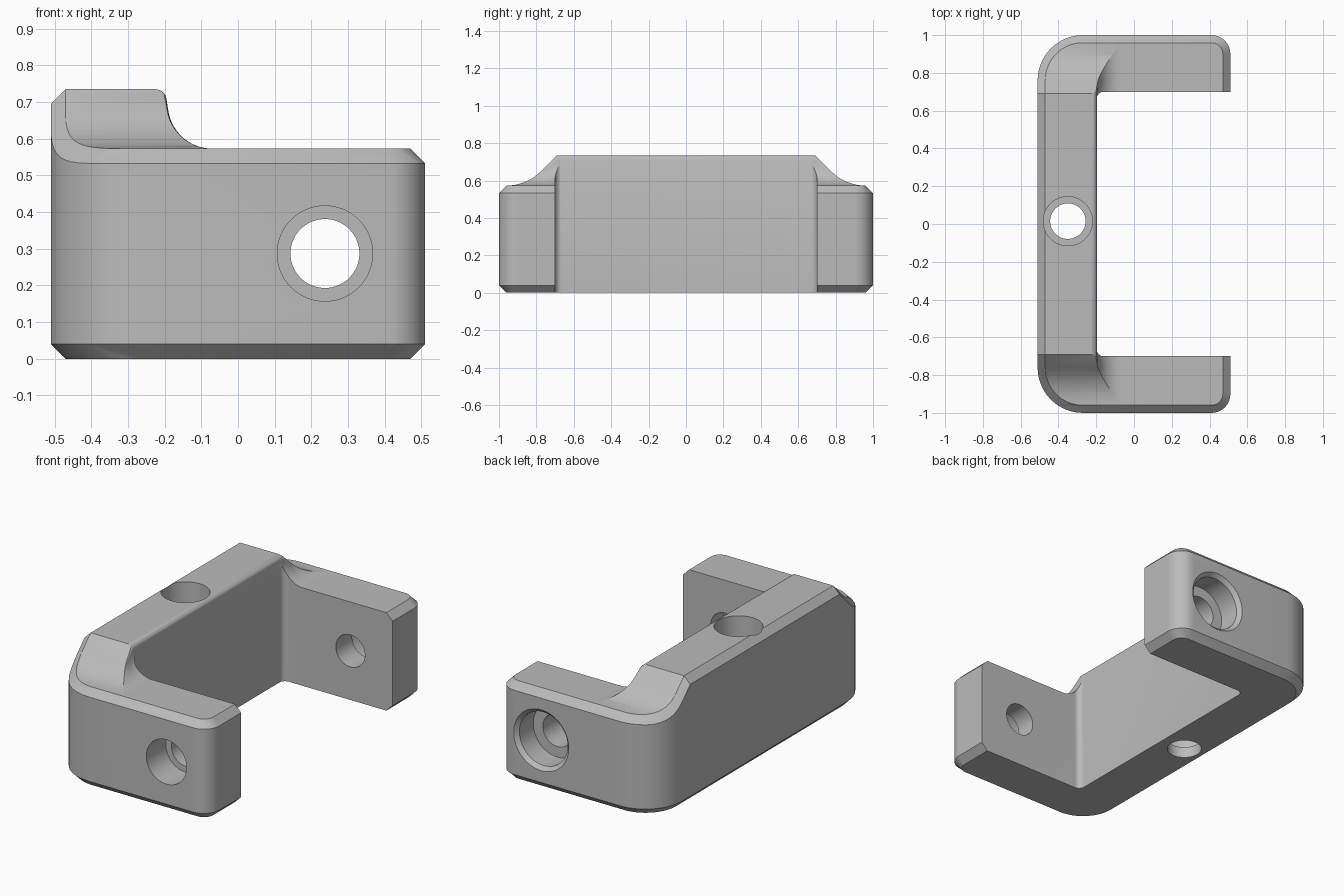
import bpy, bmesh, math
from mathutils import Matrix, Vector

if "Cube" in bpy.data.objects:
    bpy.data.objects.remove(bpy.data.objects["Cube"])

ARM, TOP, C = 0.573, 0.735, 0.04      # arm height, wall height, chamfer


def left_x(y, d):
    t = max(0, abs(y) - 0.76)
    return -0.27 - math.sqrt(max(0, (0.24 - d) ** 2 - t * t))


def right_x(y, d):
    t = max(0, abs(y) - 0.9)
    return 0.41 + math.sqrt(max(0, (0.1 - d) ** 2 - t * t))


def ramp_z(y):
    """Wall top: flat, then a 45 degree slope easing into the arm."""
    y = abs(y)
    if y <= 0.69:
        return TOP
    if y <= 0.776:
        return TOP - (y - 0.69)
    if y < 0.96:
        return ARM + 0.26 - math.sqrt(0.26 ** 2 - (0.96 - y) ** 2)
    return ARM


def fillet_x(z):
    """Inner side of the wall: rounded top edge above a concave fillet."""
    if z > 0.705:
        return -0.225 + math.sqrt(max(0, 0.03 ** 2 - (z - 0.705) ** 2))
    if z > 0.698:
        return -0.195
    return -0.07 - math.sqrt(max(0, 0.125 ** 2 - (z - 0.698) ** 2))


def section(y):
    """Closed cross-section of the bracket at one y."""
    m = min(C, 1 - abs(y))
    insets = [m, m / 2, 0]
    cap = ramp_z(y) - C + m
    arm = ARM - C + m
    pts = [(left_x(y, d), C - d) for d in insets]
    pts += [(left_x(y, d), ramp_z(y) - C + d) for d in reversed(insets)]
    n = 28
    for i in range(n + 1):
        k = 0.5 + 0.5 * math.cos(math.pi * i / n)
        z = ARM + k * (ramp_z(y) - ARM)
        pts.append((fillet_x(z), arm + k * (cap - arm)))
    pts += [(right_x(y, d), ARM - C + d) for d in insets]
    pts += [(right_x(y, d), C - d) for d in reversed(insets)]
    return [(x, y, z) for x, z in pts]


def finish(bm, name):
    bmesh.ops.recalc_face_normals(bm, faces=bm.faces)
    me = bpy.data.meshes.new(name)
    bm.to_mesh(me)
    bm.free()
    ob = bpy.data.objects.new(name, me)
    bpy.context.collection.objects.link(ob)
    return ob


# Body lofted along y
ys = {0.0, 0.69, 0.7, 0.776, 0.9, 0.96, 1.0}
for i in range(17):
    a = math.radians(90 * i / 16)
    ys |= {0.76 + 0.24 * math.sin(a), 0.9 + 0.1 * math.sin(a)}
ys |= {0.776 + 0.023 * i for i in range(8)}
half = []
for y in sorted(ys):
    if not half or y - half[-1] > 0.0008:
        half.append(y)
half[-1] = 1.0
rows = [-y for y in reversed(half[1:])] + half

bm = bmesh.new()
rings = [[bm.verts.new(p) for p in section(y)] for y in rows]
for r, s in zip(rings, rings[1:]):
    for i in range(len(r)):
        j = (i + 1) % len(r)
        bm.faces.new((r[i], r[j], s[j], s[i]))
bm.faces.new(rings[0])
bm.faces.new(rings[-1])
bmesh.ops.remove_doubles(bm, verts=bm.verts, dist=0.0001)
bmesh.ops.dissolve_degenerate(bm, edges=bm.edges, dist=0.0001)
bracket = finish(bm, "bracket")


def cut(tool):
    mod = bracket.modifiers.new("cut", "BOOLEAN")
    mod.operation, mod.solver, mod.object = "DIFFERENCE", "EXACT", tool
    bpy.context.view_layer.objects.active = bracket
    bpy.ops.object.modifier_apply(modifier=mod.name)
    bpy.data.objects.remove(tool)


def bore(name, start, axis, profile, n=64):
    """Turned cutter from (distance, radius) pairs along an axis."""
    bm = bmesh.new()
    rot = Vector(axis).to_track_quat("Z", "Y").to_matrix().to_4x4()
    rings = [[bm.verts.new((r * math.cos(math.tau * i / n),
                            r * math.sin(math.tau * i / n), h))
              for i in range(n)] for h, r in profile]
    for a, b in zip(rings, rings[1:]):
        for i in range(n):
            j = (i + 1) % n
            bm.faces.new((a[i], a[j], b[j], b[i]))
    bm.faces.new(rings[0])
    bm.faces.new(rings[-1])
    bm.transform(Matrix.Translation(start) @ rot)
    return finish(bm, name)


# Opening between the arms, with rounded inner corners
bm = bmesh.new()
plan = [(1, -0.7), (1, 0.7)]
for sign, angles in ((1, range(90, 181, 10)), (-1, range(180, 89, -10))):
    for deg in angles:
        a = math.radians(deg)
        plan.append((-0.162 + 0.035 * math.cos(a),
                     sign * (0.665 + 0.035 * math.sin(a))))
face = bm.faces.new([bm.verts.new((x, y, -1)) for x, y in plan])
ext = bmesh.ops.extrude_face_region(bm, geom=[face])
bmesh.ops.translate(bm, vec=(0, 0, 3),
                    verts=[v for v in ext["geom"] if isinstance(v, bmesh.types.BMVert)])
cut(finish(bm, "opening_cutter"))

# Stepped holes through the front arm, back arm and wall
HOLE, STEP = 0.094, 0.13
cut(bore("front_bore", (0.237, -1, 0.287), (0, 1, 0),
         [(-0.1, STEP), (0.18, STEP), (0.18, HOLE), (0.5, HOLE)]))
cut(bore("back_bore", (0.237, 1, 0.287), (0, -1, 0),
         [(-0.02, 0.198), (0.022, 0.156), (0.15, 0.156), (0.15, HOLE), (0.5, HOLE)]))
cut(bore("wall_bore", (-0.35, 0.015, TOP), (0, 0, -1),
         [(-0.1, STEP), (0.67, STEP), (0.67, HOLE), (1, HOLE)]))

# Grey finish
mat = bpy.data.materials.new("grey")
mat.use_nodes = True
grey = (0.5, 0.5, 0.5, 1)
mat.diffuse_color = grey
mat.node_tree.nodes["Principled BSDF"].inputs["Base Color"].default_value = grey
bracket.data.materials.clear()
bracket.data.materials.append(mat)

bpy.ops.object.select_all(action="DESELECT")
bracket.select_set(True)
bpy.context.view_layer.objects.active = bracket
bpy.ops.object.shade_smooth_by_angle(angle=math.radians(25))
